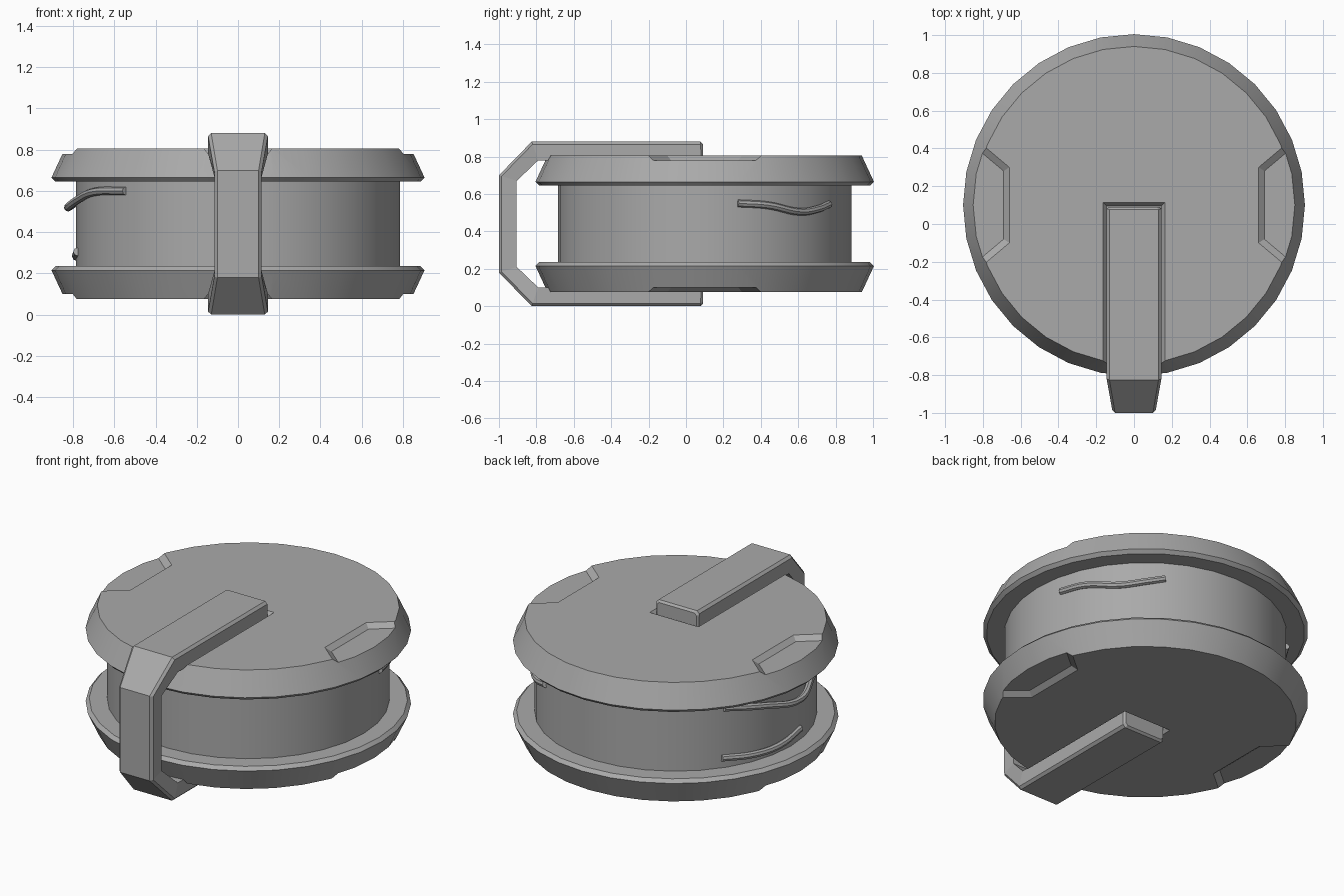
import bpy, bmesh, math
from mathutils import Vector

cube = bpy.data.objects.get("Cube")
if cube:
    bpy.data.objects.remove(cube, do_unlink=True)

SIDES, CY, HEIGHT = 32, 0.1, 0.88

grey = bpy.data.materials.new("plain grey")
grey.use_nodes = True
grey.diffuse_color = (0.4, 0.4, 0.4, 1)
grey.node_tree.nodes["Principled BSDF"].inputs["Base Color"].default_value = (0.4, 0.4, 0.4, 1)


def activate(obj):
    bpy.ops.object.select_all(action='DESELECT')
    obj.select_set(True)
    bpy.context.view_layer.objects.active = obj


def loft(name, rings):
    """Join rings of points with quads and cap both ends."""
    bm = bmesh.new()
    loops = [[bm.verts.new(p) for p in ring] for ring in rings]
    for a, b in zip(loops, loops[1:]):
        n = len(a)
        for i in range(n):
            bm.faces.new((a[i], a[(i + 1) % n], b[(i + 1) % n], b[i]))
    bm.faces.new(loops[0])
    bm.faces.new(loops[-1])
    bmesh.ops.recalc_face_normals(bm, faces=bm.faces)
    me = bpy.data.meshes.new(name)
    bm.to_mesh(me)
    bm.free()
    obj = bpy.data.objects.new(name, me)
    bpy.context.collection.objects.link(obj)
    me.materials.append(grey)
    return obj


def circle(r, z):
    steps = [2 * math.pi * i / SIDES for i in range(SIDES)]
    return [(r * math.cos(a), CY + r * math.sin(a), z) for a in steps]


def smooth(obj):
    activate(obj)
    bpy.ops.object.shade_smooth_by_angle(angle=math.radians(30))


def cut(target, cutter):
    cutter.hide_render = True
    mod = target.modifiers.new("recess", 'BOOLEAN')
    mod.operation = 'DIFFERENCE'
    mod.solver = 'EXACT'
    mod.object = cutter
    activate(target)
    bpy.ops.object.modifier_apply(modifier=mod.name)
    bpy.data.objects.remove(cutter, do_unlink=True)


def side_notch(sx, x, half, z):
    spread = half + (1.0 - x) * 0.84
    return [(sx * x, CY - half, z), (sx * x, CY + half, z),
            (sx, CY + spread, z), (sx, CY - spread, z)]


def arm_slot(w, y, z):
    return [(-w, y, z), (w, y, z), (w, -1.1, z), (-w, -1.1, z)]


# Drum between the two flanges
smooth(loft("drum", [circle(0.785, 0.2), circle(0.785, 0.68)]))

# Flanges, with sloped recesses for the arm and at both sides
for name, flip in (("upper_flange", False), ("lower_flange", True)):
    def level(z):
        return HEIGHT - z if flip else z
    flange = loft(name, [circle(r, level(z)) for r, z in
                         ((0.885, 0.645), (0.905, 0.665), (0.84, 0.805))])
    low, high = level(0.78), level(0.83)
    for sx in (-1, 1):
        cut(flange, loft("notch_cutter", [side_notch(sx, 0.69, 0.18, low),
                                          side_notch(sx, 0.63, 0.22, high)]))
    cut(flange, loft("slot_cutter", [arm_slot(0.145, 0.095, low),
                                     arm_slot(0.185, 0.135, high)]))
    smooth(flange)

# Bracket: inner point, outer point (y, z) and half width at each bend
half = [((0.09, 0.78), (0.09, 0.868), 0.135),
        ((0.08, 0.78), (0.078, 0.88), 0.145),
        ((-0.79, 0.78), (-0.825, 0.88), 0.145),
        ((-0.905, 0.67), (-1.0, 0.70), 0.115)]
stations = half + [((i[0], HEIGHT - i[1]), (o[0], HEIGHT - o[1]), w)
                   for i, o, w in reversed(half)]
rings = []
for inner, outer, w in stations:
    a, b = Vector((0, *inner)), Vector((0, *outer))
    shoulder = b + (a - b).normalized() * 0.015
    sx = Vector((1, 0, 0))
    rings.append([a - sx * w, shoulder - sx * w, b - sx * (w - 0.015),
                  b + sx * (w - 0.015), shoulder + sx * w, a + sx * w])
loft("bracket", rings)


# Loose strands lying on the drum: (angle, height, radius)
def strand(name, points):
    cu = bpy.data.curves.new(name, 'CURVE')
    cu.dimensions = '3D'
    cu.bevel_depth = 0.02
    cu.bevel_resolution = 2
    cu.resolution_u = 6
    cu.use_fill_caps = True
    sp = cu.splines.new('BEZIER')
    sp.bezier_points.add(len(points) - 1)
    for bp, (deg, z, r) in zip(sp.bezier_points, points):
        a = math.radians(deg)
        bp.co = (r * math.cos(a), CY + r * math.sin(a), z)
        bp.handle_left_type = bp.handle_right_type = 'AUTO'
    cu.materials.append(grey)
    obj = bpy.data.objects.new(name, cu)
    bpy.context.collection.objects.link(obj)
    activate(obj)
    bpy.ops.object.convert(target='MESH')
    smooth(bpy.context.view_layer.objects.active)


strand("left_strand", [(13, 0.55, 0.785), (25, 0.54, 0.79), (40, 0.505, 0.79),
                       (50, 0.52, 0.79), (58, 0.545, 0.785)])
strand("right_upper_strand", [(226, 0.6, 0.785), (208, 0.595, 0.79), (195, 0.56, 0.8),
                              (182, 0.52, 0.825), (163, 0.56, 0.79), (145, 0.6, 0.785)])
strand("right_lower_strand", [(187, 0.305, 0.785), (172, 0.28, 0.79),
                              (158, 0.28, 0.79), (144, 0.295, 0.785)])
